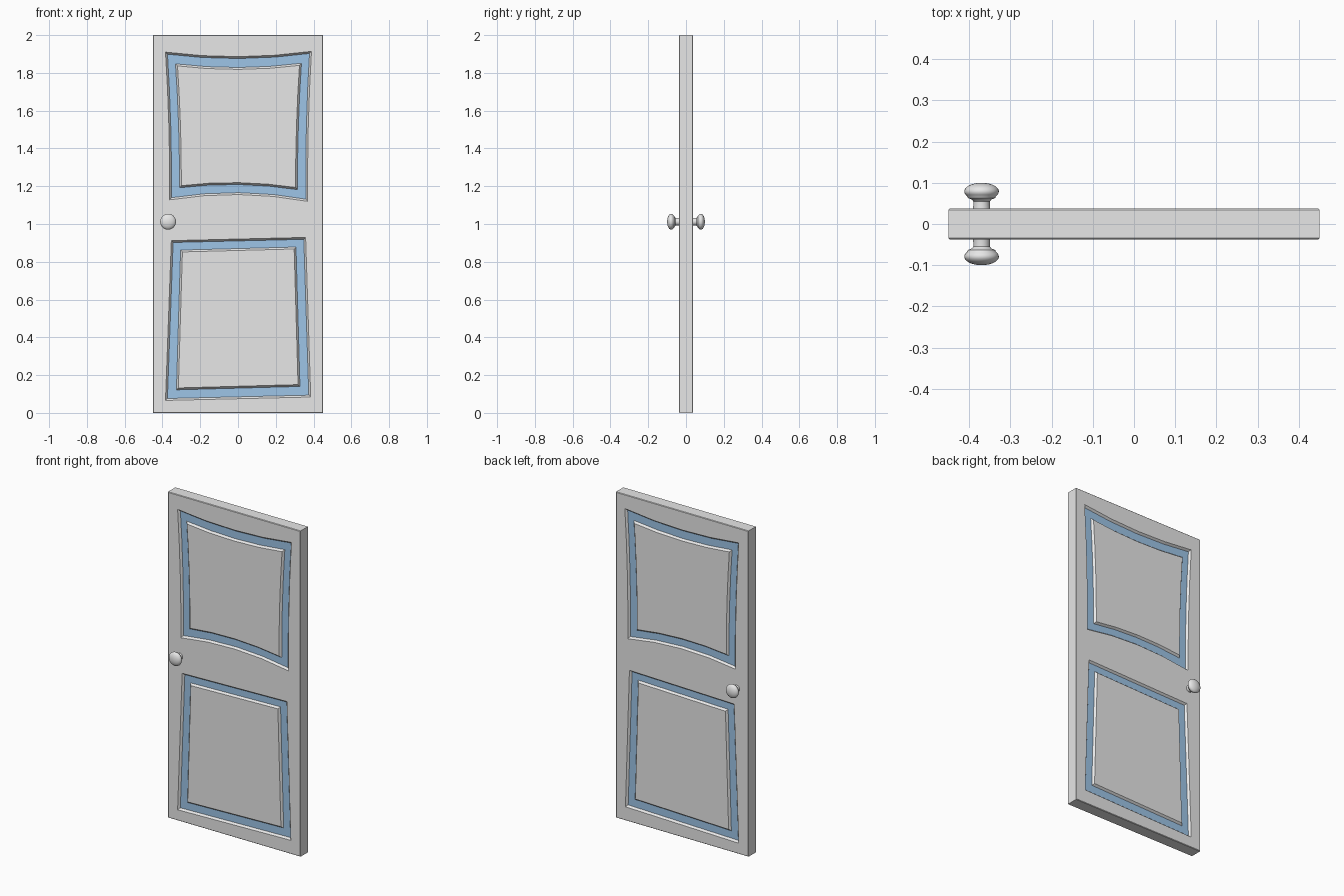
import bpy, bmesh, math
from mathutils import Vector

if "Cube" in bpy.data.objects:
    bpy.data.objects.remove(bpy.data.objects["Cube"])

T = 0.0375      # half thickness of the door
DEPTH = 0.012   # groove depth
SLOPE = 0.010   # width of the sloped groove walls


def material(name, rgb):
    m = bpy.data.materials.new(name)
    m.diffuse_color = (*rgb, 1)
    m.use_nodes = True
    m.node_tree.nodes["Principled BSDF"].inputs["Base Color"].default_value = m.diffuse_color
    return m


grey = material("light grey", (0.8, 0.8, 0.8))
blue = material("soft blue", (0.35, 0.57, 0.82))


def finish(bm, name, mats):
    bmesh.ops.recalc_face_normals(bm, faces=bm.faces[:])
    me = bpy.data.meshes.new(name)
    bm.to_mesh(me)
    bm.free()
    for m in mats:
        me.materials.append(m)
    ob = bpy.data.objects.new(name, me)
    bpy.context.collection.objects.link(ob)
    return ob


def outline(corners, sags, n=4):
    """Clockwise outline in (x, z) whose sides bow inwards by the given sags."""
    pts = []
    for i in range(4):
        a, b = Vector(corners[i]), Vector(corners[(i + 1) % 4])
        d = (b - a).normalized()
        inward = Vector((d.y, -d.x))
        for k in range(n):
            t = k / n
            pts.append(a.lerp(b, t) + inward * sags[i] * 4 * t * (1 - t))
    return pts


def inset(pts, w):
    """Mitred inward offset of a clockwise outline."""
    res = []
    for i, p in enumerate(pts):
        d1 = (p - pts[i - 1]).normalized()
        d2 = (pts[(i + 1) % len(pts)] - p).normalized()
        n1, n2 = Vector((d1.y, -d1.x)), Vector((d2.y, -d2.x))
        res.append(p + (n1 + n2) * w / (1 + n1.dot(n2)))
    return res


# groove outlines: outer edge and inner edge of each blue band
panels = [
    (outline([(-.384, 1.910), (.389, 1.914), (.369, 1.120), (-.362, 1.128)], [.026, .007, .032, .007]),
     outline([(-.331, 1.848), (.336, 1.851), (.315, 1.182), (-.310, 1.192)], [.021, .006, .022, .006])),
    (outline([(-.353, .912), (.358, .929), (.385, .084), (-.384, .066)], [0, 0, 0, 0]),
     outline([(-.304, .862), (.307, .878), (.328, .140), (-.326, .122)], [0, 0, 0, 0])),
]

# door slab with chamfered edges and a groove pattern on both faces
bm = bmesh.new()


def ring(pts, y):
    return [bm.verts.new((p[0], y, p[1])) for p in pts]


def bridge(a, b, mat=0):
    for i in range(len(a)):
        j = (i + 1) % len(a)
        bm.faces.new((a[i], a[j], b[j], b[i])).material_index = mat


def loop_edges(r):
    return [bm.edges.get((r[i - 1], r[i])) or bm.edges.new((r[i - 1], r[i])) for i in range(len(r))]


rect = [Vector(p) for p in ((-.45, 2), (.45, 2), (.45, 0), (-.45, 0))]
C = 0.003
edge_rings = []
for s in (-1, 1):
    side = ring(rect, s * (T - C))
    face = ring(inset(rect, C), s * T)
    bridge(side, face)
    edge_rings.append(side)
    border = loop_edges(face)
    for outer, inner in panels:
        r0 = ring(outer, s * T)
        r1 = ring(inset(outer, SLOPE), s * (T - DEPTH))
        r2 = ring(inner, s * (T - DEPTH))
        r3 = ring(inset(inner, SLOPE), s * T)
        bridge(r0, r1)
        bridge(r1, r2, 1)      # blue groove floor
        bridge(r2, r3)
        bm.faces.new(r3)       # centre panel
        border += loop_edges(r0)
    bmesh.ops.triangle_fill(bm, edges=border, use_beauty=True, use_dissolve=False, normal=(0, s, 0))
bridge(*edge_rings)
finish(bm, "door_slab", [grey, blue])

# turned knobs, one on each face: (radius, distance from door centre)
profile = [(.021, .034), (.020, .046), (.020, .055), (.024, .0595), (.033, .063)]
profile += [(.042 * math.cos(a), .079 + .021 * math.sin(a))
            for a in [math.radians(-35 + 12.5 * k) for k in range(10)]]
N = 32
for s, name in ((-1, "front_knob"), (1, "back_knob")):
    bm = bmesh.new()
    prev = None
    for r, d in profile:
        cur = ring([(-.37 + r * math.cos(2 * math.pi * k / N),
                     1.012 + r * math.sin(2 * math.pi * k / N)) for k in range(N)], s * d)
        if prev:
            bridge(prev, cur)
        else:
            bm.faces.new(cur)
        prev = cur
    tip = bm.verts.new((-.37, s * .1, 1.012))
    for k in range(N):
        bm.faces.new((prev[k], prev[(k + 1) % N], tip))
    ob = finish(bm, name, [grey])
    for o in bpy.context.selected_objects:
        o.select_set(False)
    ob.select_set(True)
    bpy.context.view_layer.objects.active = ob
    bpy.ops.object.shade_smooth_by_angle(angle=math.radians(40))
